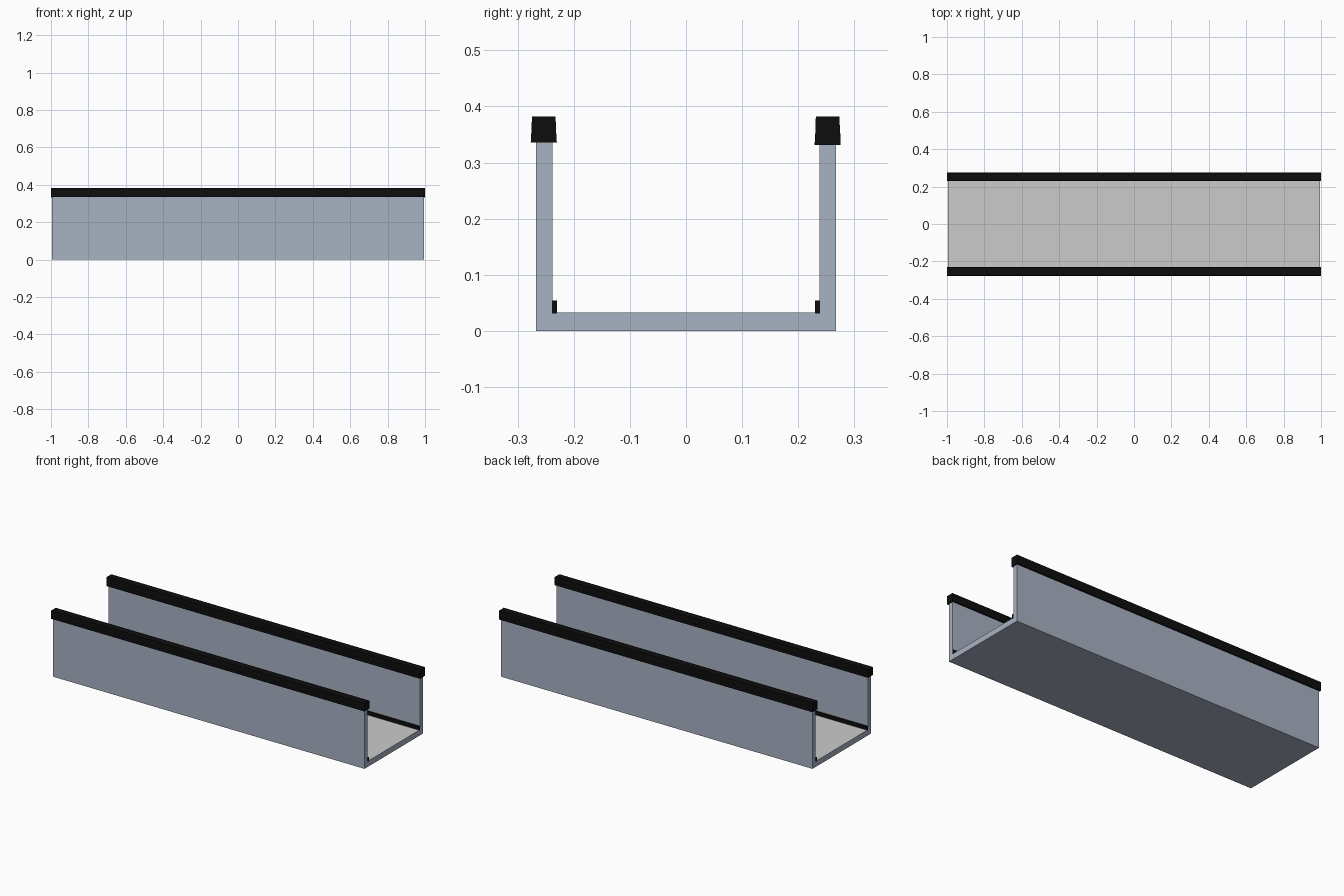
import bpy, bmesh

if "Cube" in bpy.data.objects:
    bpy.data.objects.remove(bpy.data.objects["Cube"])

def material(name, rgb):
    m = bpy.data.materials.new(name)
    m.diffuse_color = (*rgb, 1.0)
    m.use_nodes = True
    m.node_tree.nodes["Principled BSDF"].inputs["Base Color"].default_value = m.diffuse_color
    return m

STEEL = material("blue grey metal", (0.39, 0.445, 0.545))
GREY = material("light grey floor", (0.60, 0.60, 0.60))
BLACK = material("black rubber", (0.004, 0.004, 0.004))

def extrude_x(name, profile, half_len, mats):
    """Sweep a closed (y, z) profile along x, centred on x = 0."""
    bm = bmesh.new()
    face = bm.faces.new([bm.verts.new((-half_len, y, z)) for y, z in profile])
    res = bmesh.ops.extrude_face_region(bm, geom=[face], use_keep_orig=True)
    verts = [g for g in res["geom"] if isinstance(g, bmesh.types.BMVert)]
    bmesh.ops.translate(bm, verts=verts, vec=(2 * half_len, 0, 0))
    bmesh.ops.recalc_face_normals(bm, faces=bm.faces)
    mesh = bpy.data.meshes.new(name)
    bm.to_mesh(mesh)
    bm.free()
    for m in mats:
        mesh.materials.append(m)
    obj = bpy.data.objects.new(name, mesh)
    bpy.context.collection.objects.link(obj)
    return obj

# U-shaped channel, with the inside floor face in light grey
W, WI, FLOOR, TOP = 0.267, 0.238, 0.033, 0.36
channel = extrude_x("channel", [(-W, 0), (W, 0), (W, TOP), (WI, TOP), (WI, FLOOR),
                                (-WI, FLOOR), (-WI, TOP), (-W, TOP)],
                    0.994, [STEEL, GREY])
for p in channel.data.polygons:
    if p.normal.z > 0.9 and p.center.z < 0.1:
        p.material_index = 1

# Rubber cap rails: slightly wider lip below a narrower, tapering head
def cap_rail(name, y, bottom):
    half = [(0.0232, bottom), (0.0226, 0.352), (0.0218, 0.352), (0.0212, 0.382)]
    profile = [(y + w, z) for w, z in half] + [(y - w, z) for w, z in reversed(half)]
    extrude_x(name, profile, 1.0, [BLACK])

cap_rail("front_cap_rail", -0.2535, 0.336)
cap_rail("back_cap_rail", 0.2525, 0.331)

# Thin seals in the inside corners
for name, s in (("front_corner_seal", -1), ("back_corner_seal", 1)):
    extrude_x(name, [(s * 0.230, 0.031), (s * 0.239, 0.031),
                     (s * 0.239, 0.054), (s * 0.230, 0.054)], 0.995, [BLACK])
